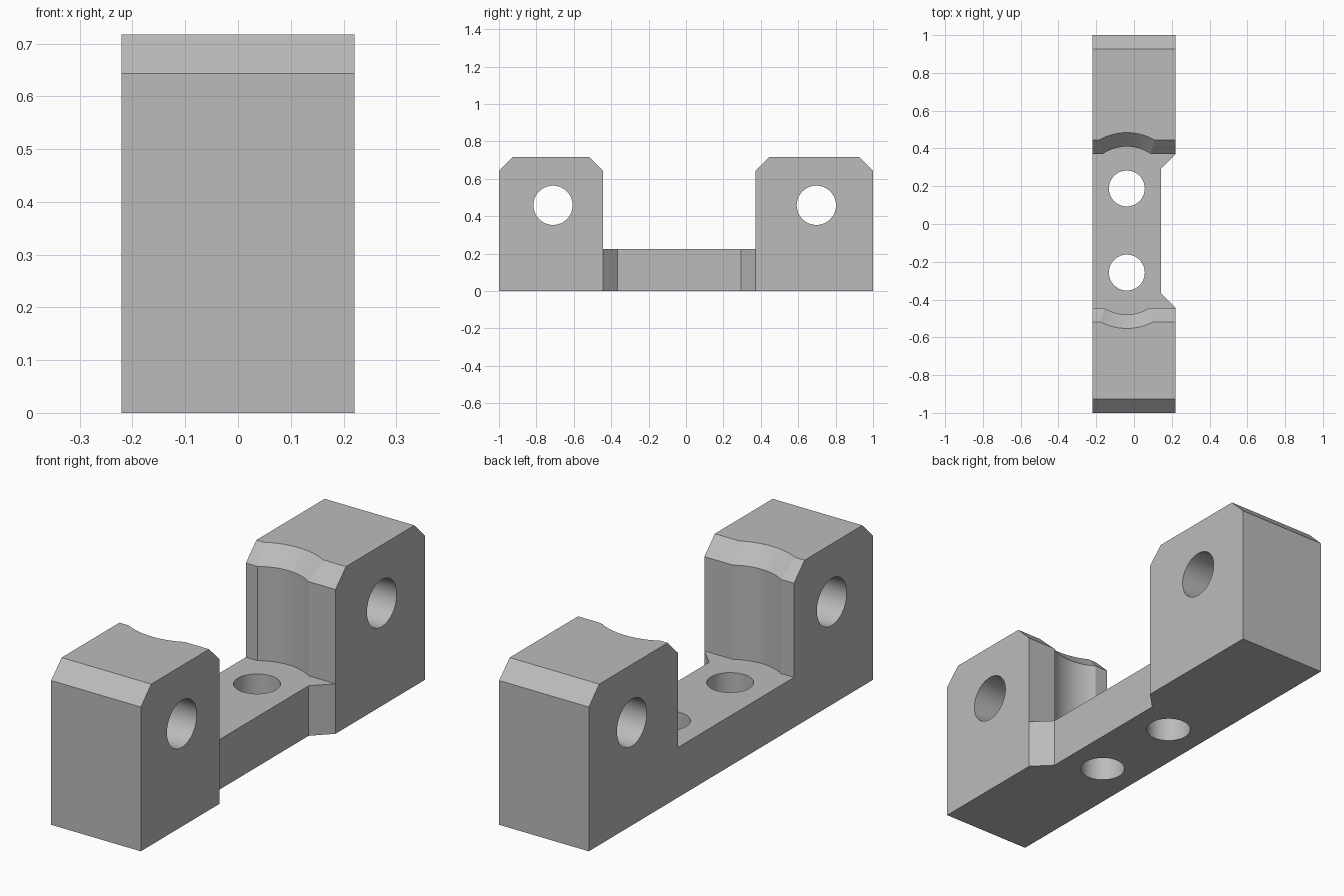
import bpy, bmesh, math
from mathutils import Matrix

default = bpy.data.objects.get("Cube")
if default:
    bpy.data.objects.remove(default, do_unlink=True)

HALF_W = 0.221      # half width along x
TOP = 0.717         # block height
CH = 0.074          # chamfer size
FLOOR = 0.223       # bridge height
IN_F, IN_B = -0.445, 0.371   # inner faces of the front and back blocks
HOLE_X = -0.038

metal = bpy.data.materials.new("grey_metal")
metal.use_nodes = True
grey = (0.5, 0.5, 0.5, 1)
metal.diffuse_color = grey
metal.node_tree.nodes["Principled BSDF"].inputs["Base Color"].default_value = grey


def make_object(name, bm):
    bmesh.ops.recalc_face_normals(bm, faces=bm.faces)
    mesh = bpy.data.meshes.new(name)
    bm.to_mesh(mesh)
    bm.free()
    mesh.materials.append(metal)
    obj = bpy.data.objects.new(name, mesh)
    bpy.context.collection.objects.link(obj)
    return obj


def prism(name, points, direction):
    bm = bmesh.new()
    face = bm.faces.new([bm.verts.new(p) for p in points])
    new = bmesh.ops.extrude_face_region(bm, geom=[face])["geom"]
    verts = [g for g in new if isinstance(g, bmesh.types.BMVert)]
    bmesh.ops.translate(bm, verts=verts, vec=direction)
    return make_object(name, bm)


def cylinder(name, centre, radius, axis="Z"):
    bm = bmesh.new()
    turn = Matrix.Rotation(math.pi / 2, 4, "Y") if axis == "X" else Matrix()
    bmesh.ops.create_cone(bm, cap_ends=True, segments=64, radius1=radius, radius2=radius,
                          depth=1, matrix=Matrix.Translation(centre) @ turn)
    return make_object(name, bm)


def lathe(name, centre, profile):
    bm = bmesh.new()
    verts = [bm.verts.new((r, 0, z)) for r, z in profile]
    edges = [bm.edges.new(pair) for pair in zip(verts, verts[1:])]
    bmesh.ops.spin(bm, geom=verts + edges, cent=(0, 0, 0), axis=(0, 0, 1),
                   angle=math.tau, steps=96)
    bmesh.ops.remove_doubles(bm, verts=bm.verts, dist=1e-5)
    bmesh.ops.translate(bm, verts=bm.verts, vec=centre)
    return make_object(name, bm)


def cut(target, cutter):
    cutter.hide_render = True
    mod = target.modifiers.new("cut", "BOOLEAN")
    mod.operation, mod.solver, mod.object = "DIFFERENCE", "EXACT", cutter
    bpy.context.view_layer.objects.active = target
    bpy.ops.object.modifier_apply(modifier=mod.name)
    bpy.data.objects.remove(cutter, do_unlink=True)


# U-shaped body with chamfered blocks at both ends
side = [(-1, 0), (1, 0), (1, TOP - CH), (1 - CH, TOP), (IN_B + CH, TOP), (IN_B, TOP - CH),
        (IN_B, FLOOR), (IN_F, FLOOR), (IN_F, TOP - CH), (IN_F - CH, TOP),
        (CH - 1, TOP), (-1, TOP - CH)]
body = prism("mounting_bracket", [(-HALF_W, y, z) for y, z in side], (2 * HALF_W, 0, 0))

# Recess with slanted ends along one side of the bridge
x_in, x_out, extra = 0.143, HALF_W + 0.05, 0.05
notch = [(x_in, IN_F + HALF_W - x_in), (x_in, IN_B - HALF_W + x_in),
         (x_out, IN_B + extra), (x_out, IN_F - extra)]
cut(body, prism("notch_cutter", [(x, y, -0.1) for x, y in notch], (0, 0, 1)))

# Round tool clearance with a flared rim, and the screw hole below it
clearance = [(0, FLOOR), (0.222, FLOOR), (0.222, TOP - CH), (0.322, TOP - CH + 0.1),
             (0, TOP - CH + 0.1)]
for y in (0.188, -0.257):
    cut(body, lathe("clearance_cutter", (HOLE_X, y, 0), clearance))
    cut(body, cylinder("screw_hole_cutter", (HOLE_X, y, 0), 0.095))

# Cross holes through the end blocks
for y in (-0.711, 0.697):
    cut(body, cylinder("cross_hole_cutter", (0, y, 0.458), 0.105, "X"))

bpy.ops.object.select_all(action="DESELECT")
body.select_set(True)
bpy.context.view_layer.objects.active = body
bpy.ops.object.shade_smooth_by_angle(angle=math.radians(15))
